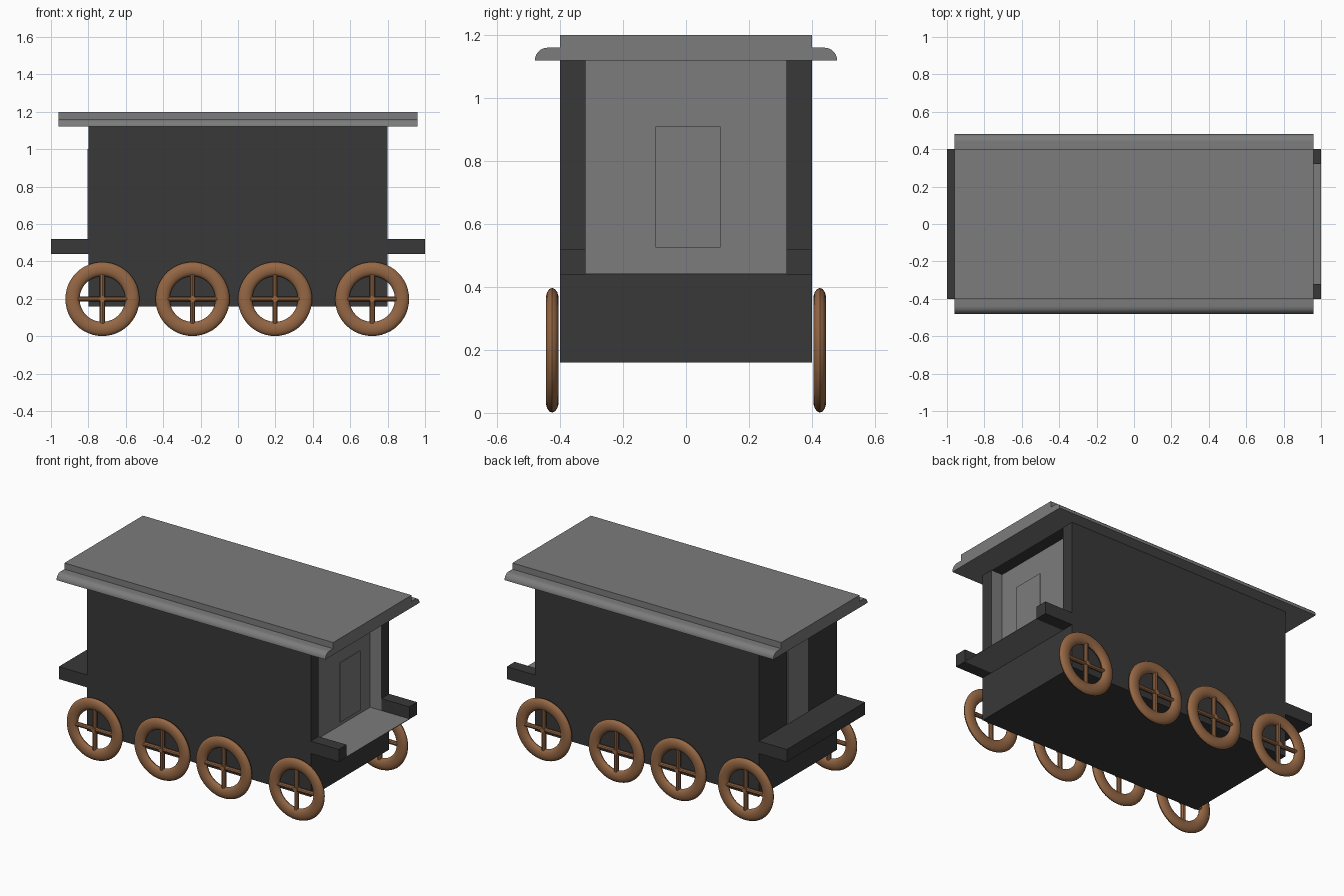
import bpy, bmesh, math
from mathutils import Matrix, Vector

if "Cube" in bpy.data.objects:
    bpy.data.objects.remove(bpy.data.objects["Cube"])


def material(name, rgb):
    m = bpy.data.materials.new(name)
    m.diffuse_color = (*rgb, 1)
    m.use_nodes = True
    m.node_tree.nodes["Principled BSDF"].inputs["Base Color"].default_value = m.diffuse_color
    return m


DARK = material("dark grey", (0.040, 0.040, 0.040))
LIGHT = material("mid grey", (0.20, 0.20, 0.20))
WOOD = material("brown wood", (0.30, 0.135, 0.058))


def finish(name, bm, *mats):
    bmesh.ops.recalc_face_normals(bm, faces=bm.faces[:])
    me = bpy.data.meshes.new(name)
    bm.to_mesh(me)
    bm.free()
    for m in mats:
        me.materials.append(m)
    ob = bpy.data.objects.new(name, me)
    bpy.context.collection.objects.link(ob)
    return ob


def add_box(bm, lo, hi):
    lo, hi = Vector(lo), Vector(hi)
    mat = Matrix.Translation((lo + hi) / 2) @ Matrix.Diagonal((*(hi - lo), 1))
    bmesh.ops.create_cube(bm, size=1, matrix=mat)


def box(name, lo, hi, mat):
    bm = bmesh.new()
    add_box(bm, lo, hi)
    return finish(name, bm, mat)


# Body with a recessed, lighter entrance in the +x end
bm = bmesh.new()
add_box(bm, (-0.8, -0.4, 0.16), (0.8, 0.4, 1.12))
for co, no in (((0, -0.32, 0), (0, 1, 0)), ((0, 0.32, 0), (0, 1, 0)), ((0, 0, 0.44), (0, 0, 1))):
    bmesh.ops.bisect_plane(bm, geom=bm.verts[:] + bm.edges[:] + bm.faces[:],
                           plane_co=co, plane_no=no)
entry = [f for f in bm.faces if f.calc_center_median().x > 0.79
         and abs(f.calc_center_median().y) < 0.1 and f.calc_center_median().z > 0.44]
new = bmesh.ops.extrude_face_region(bm, geom=entry)["geom"]
bmesh.ops.delete(bm, geom=[f for f in entry if f.is_valid], context="FACES_ONLY")
bmesh.ops.translate(bm, vec=(-0.08, 0, 0), verts=[g for g in new if isinstance(g, bmesh.types.BMVert)])
for f in bm.faces:
    c = f.calc_center_median()
    f.material_index = int(0.71 < c.x < 0.79 and abs(c.y) < 0.33 and c.z < 1.1)
finish("body", bm, DARK, LIGHT)

# Doors: thin plates at both ends
box("entrance_door", (0.792, -0.097, 0.525), (0.798, 0.11, 0.91), LIGHT)
box("rear_door", (-0.804, -0.097, 0.52), (-0.799, 0.11, 1.0), LIGHT)

# End platforms: solid at the rear, two beams with a thin floor at the entrance
box("rear_platform", (-1, -0.4, 0.44), (-0.8, 0.4, 0.52), DARK)
for side, name in ((-1, "front"), (1, "back")):
    y0, y1 = sorted((side * 0.32, side * 0.4))
    box(name + "_entrance_beam", (0.8, y0, 0.44), (1, y1, 0.52), DARK)
box("entrance_floor", (0.72, -0.32, 0.439), (1, 0.32, 0.443), LIGHT)

# Roof: raised slab with rounded eaves, one extruded profile
half = [(0.4, 1.2), (0.4, 1.16)]
half += [(0.44 + 0.04 * math.sin(a), 1.12 + 0.04 * math.cos(a))
         for a in (i * math.pi / 16 for i in range(9))]
profile = half + [(-y, z) for y, z in reversed(half)]
bm = bmesh.new()
cap = bm.faces.new([bm.verts.new((-0.96, y, z)) for y, z in profile])
ext = bmesh.ops.extrude_face_region(bm, geom=[cap])["geom"]
bmesh.ops.translate(bm, vec=(1.92, 0, 0), verts=[g for g in ext if isinstance(g, bmesh.types.BMVert)])
if not any(f.calc_center_median().x < -0.95 for f in bm.faces):
    bm.faces.new([v for v in bm.verts if v.co.x < -0.95])
roof = finish("roof", bm, LIGHT)


def wheel(name, x, y):
    bm = bmesh.new()
    # rim: flattened torus standing in the xz plane
    n, k = 48, 14
    rings = []
    for i in range(n):
        a = 2 * math.pi * i / n
        ring = []
        for j in range(k):
            b = 2 * math.pi * j / k
            r = 0.16 + 0.038 * math.cos(b)
            ring.append(bm.verts.new((r * math.cos(a), 0.021 * math.sin(b), r * math.sin(a))))
        rings.append(ring)
    for i in range(n):
        p, q = rings[i], rings[(i + 1) % n]
        for j in range(k):
            bm.faces.new((p[j], p[(j + 1) % k], q[(j + 1) % k], q[j]))
    # two crossing spoke bars and a small hub
    for rot, r, length in ((Matrix(), 0.015, 0.27),
                           (Matrix.Rotation(math.pi / 2, 4, "Y"), 0.014, 0.27),
                           (Matrix.Rotation(math.pi / 2, 4, "X"), 0.016, 0.036)):
        bmesh.ops.create_cone(bm, cap_ends=True, segments=10, radius1=r, radius2=r,
                              depth=length, matrix=rot)
    ob = finish(name, bm, WOOD)
    ob.location = (x, y, 0.199)
    return ob


# Wheels: four on each side
smooth = [roof]
for i, x in enumerate((-0.725, -0.243, 0.198, 0.717)):
    for y, side in ((-0.425, "front"), (0.425, "back")):
        smooth.append(wheel(f"{side}_wheel_{i + 1}", x, y))

# Smooth shading on the rounded parts
for ob in smooth:
    ob.select_set(True)
bpy.context.view_layer.objects.active = roof
bpy.ops.object.shade_smooth_by_angle(angle=math.radians(35))
